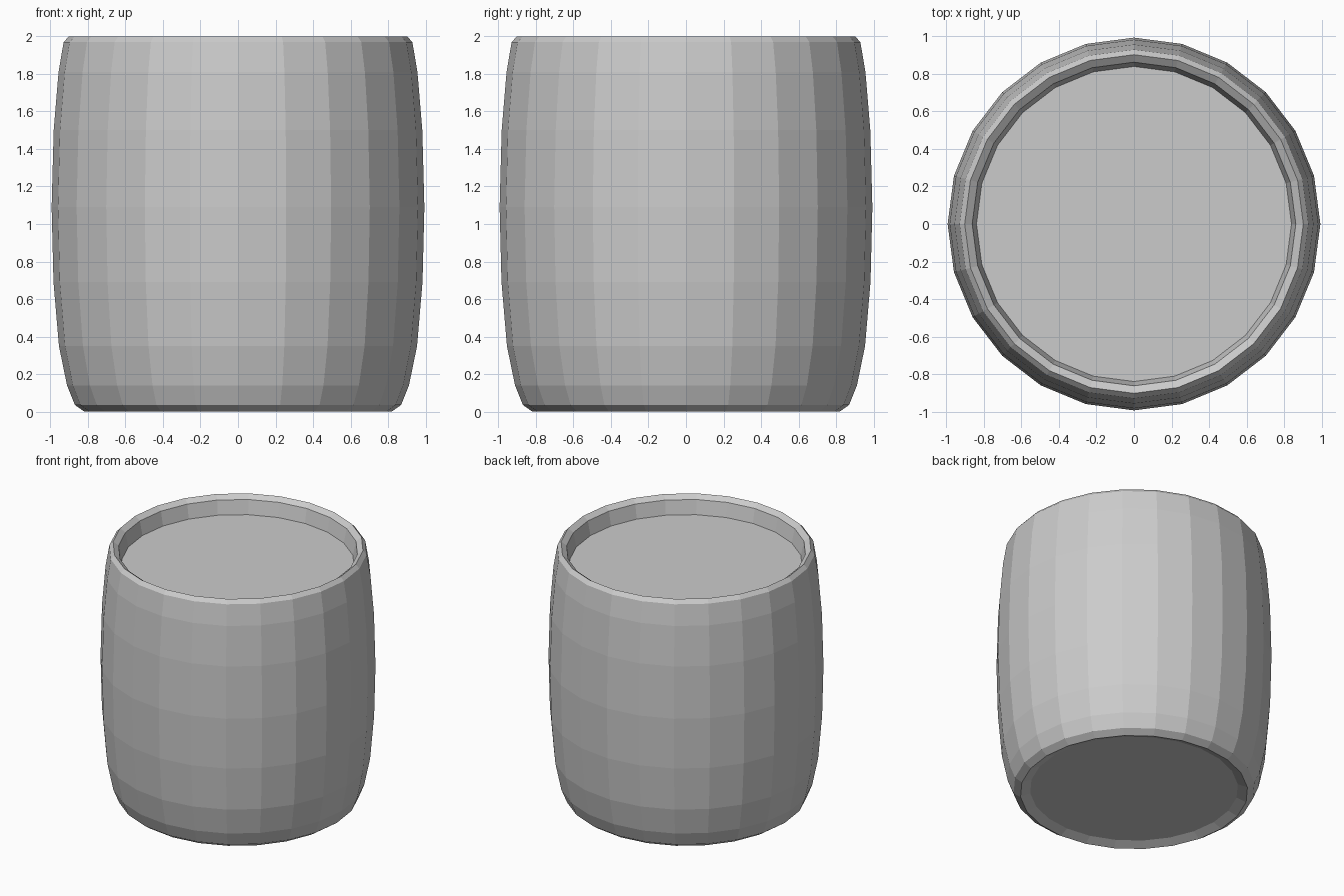
import bpy, bmesh, math

if "Cube" in bpy.data.objects:
    bpy.data.objects.remove(bpy.data.objects["Cube"])

SIDES = 24


def make_object(name, bm):
    bmesh.ops.recalc_face_normals(bm, faces=bm.faces)
    mesh = bpy.data.meshes.new(name)
    bm.to_mesh(mesh)
    bm.free()
    obj = bpy.data.objects.new(name, mesh)
    bpy.context.collection.objects.link(obj)
    return obj


def lathe(name, profile):
    """Revolve (radius, z) points around z and cap both ends of the profile."""
    bm = bmesh.new()
    rings = []
    for r, z in profile:
        rings.append([bm.verts.new((r * math.cos(math.tau * i / SIDES),
                                    r * math.sin(math.tau * i / SIDES), z))
                      for i in range(SIDES)])
    for a, b in zip(rings, rings[1:]):
        for i in range(SIDES):
            j = (i + 1) % SIDES
            bm.faces.new((a[i], a[j], b[j], b[i]))
    bm.faces.new(rings[0][::-1])
    bm.faces.new(rings[-1])
    return make_object(name, bm)


# Bulging barrel: recessed underside, curved wall, bevelled rim, recessed lid
lathe("barrel_body", [
    (0.75, 0.03), (0.82, 0.0),
    (0.87, 0.035), (0.912, 0.14), (0.955, 0.35), (0.984, 0.69),
    (0.994, 1.09), (0.983, 1.5), (0.957, 1.81), (0.93, 1.97),
    (0.903, 2.0), (0.863, 1.97), (0.84, 1.86),
])
